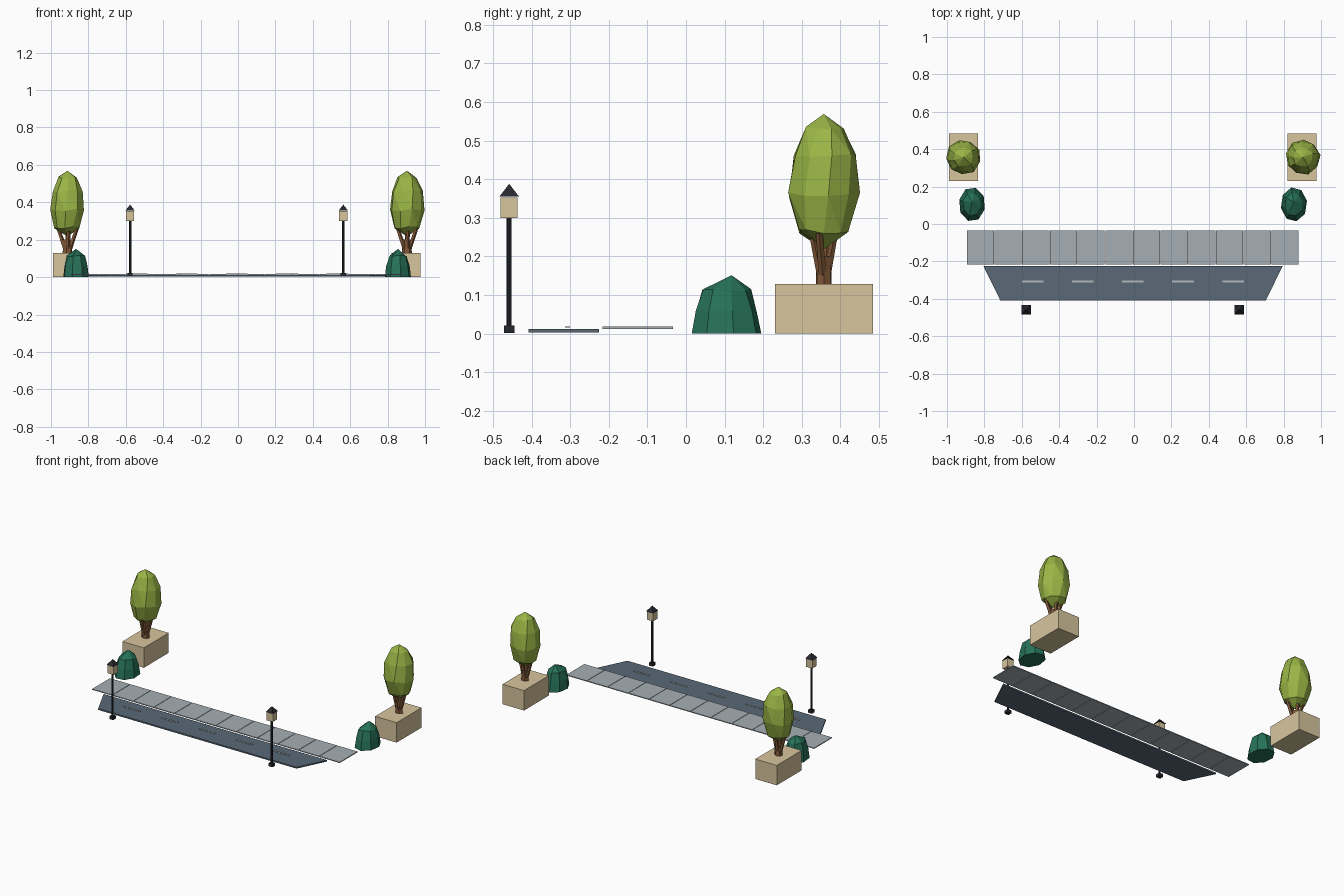
import bpy, bmesh, math, random
from mathutils import Vector, Matrix

if "Cube" in bpy.data.objects:
    bpy.data.objects.remove(bpy.data.objects["Cube"])

def mat(name, rgb):
    m = bpy.data.materials.new(name)
    m.diffuse_color = (*rgb, 1)
    m.use_nodes = True
    m.node_tree.nodes["Principled BSDF"].inputs["Base Color"].default_value = m.diffuse_color
    return m

SAND = mat("sand", (0.68, 0.56, 0.34))
LEAF = mat("leaf", (0.32, 0.46, 0.06))
BUSH = mat("bush", (0.02, 0.17, 0.10))
BARK = mat("bark", (0.22, 0.10, 0.04))
ROAD = mat("asphalt", (0.10, 0.14, 0.18))
SLAB = mat("paving", (0.38, 0.43, 0.46))
LINE = mat("road_paint", (0.45, 0.50, 0.52))
IRON = mat("iron", (0.02, 0.022, 0.028))

def finish(name, bm, material):
    bmesh.ops.recalc_face_normals(bm, faces=bm.faces)
    me = bpy.data.meshes.new(name)
    bm.to_mesh(me)
    bm.free()
    me.materials.append(material)
    ob = bpy.data.objects.new(name, me)
    bpy.context.collection.objects.link(ob)
    return ob

def loft(bm, rings):
    """Skin closed rings of points; a one-point ring is an apex, open ends are capped."""
    vs = [[bm.verts.new(p) for p in r] for r in rings]
    for a, b in zip(vs, vs[1:]):
        n = max(len(a), len(b))
        for i in range(n):
            j = (i + 1) % n
            if len(a) == 1:
                bm.faces.new((a[0], b[i], b[j]))
            elif len(b) == 1:
                bm.faces.new((a[i], a[j], b[0]))
            else:
                bm.faces.new((a[i], a[j], b[j], b[i]))
    for r in (vs[0], vs[-1]):
        if len(r) > 2:
            bm.faces.new(r)

def add_box(bm, x0, x1, y0, y1, z0, z1):
    loft(bm, [[(x0, y0, z), (x1, y0, z), (x1, y1, z), (x0, y1, z)] for z in (z0, z1)])

def box(name, material, *bounds):
    bm = bmesh.new()
    add_box(bm, *bounds)
    return finish(name, bm, material)

def ring(c, rx, ry, n, turn=0.0, jitter=0.0, rng=None):
    pts = []
    for i in range(n):
        a = turn + math.tau * i / n
        k = 1 + (rng.uniform(-jitter, jitter) if rng else 0)
        dz = rng.uniform(-jitter, jitter) * 0.1 if rng else 0
        pts.append((c[0] + rx * k * math.cos(a), c[1] + ry * k * math.sin(a), c[2] + dz))
    return pts

# Road: trapezoid slab with dashed centre line
bm = bmesh.new()
loft(bm, [[(-0.715, -0.408, z), (0.705, -0.408, z), (0.795, -0.225, z), (-0.805, -0.225, z)]
          for z in (0.003, 0.0125)])
finish("road", bm, ROAD)
bm = bmesh.new()
for i in range(5):
    x = -0.542 + 0.268 * i
    add_box(bm, x - 0.058, x + 0.058, -0.313, -0.301, 0.0165, 0.0185)
finish("road_dashes", bm, LINE)

# Pavement slabs with narrow joints
bm = bmesh.new()
for i in range(12):
    x = -0.895 + 0.148 * i
    add_box(bm, x + 0.0015, x + 0.1465, -0.216, -0.034, 0.0125, 0.018)
finish("pavement", bm, SLAB)

# Lamp posts
for side, x in (("left", -0.577), ("right", 0.563)):
    y = -0.458
    box("lamp_base_" + side, IRON, x - .014, x + .014, y - .014, y + .014, 0.002, 0.021)
    bm = bmesh.new()
    loft(bm, [ring((x, y, z), 0.0065, 0.0065, 8) for z in (0.02, 0.302)])
    finish("lamp_pole_" + side, bm, IRON)
    box("lamp_lantern_" + side, SAND, x - .022, x + .022, y - .022, y + .022, 0.30, 0.353)
    bm = bmesh.new()
    loft(bm, [ring((x, y, 0.355), 0.036, 0.036, 4, math.pi / 4), [(x, y, 0.388)]])
    finish("lamp_roof_" + side, bm, IRON)

# Planters, trees and bushes
for side, px, tx, bx, spin in (("left", -0.912, -0.912, -0.866, 0.3),
                               ("right", 0.898, 0.903, 0.855, 0.0)):
    box("planter_" + side, SAND, px - 0.077, px + 0.077, 0.230, 0.484, 0, 0.129)
    rng = random.Random(4)
    ty = 0.357

    # Crown: tall irregular egg
    bm = bmesh.new()
    profile = [(0.265, 0.068), (0.36, 0.091), (0.46, 0.083), (0.534, 0.052)]
    rings = [[(tx, ty, 0.218)]]
    for k, (z, r) in enumerate(profile):
        rings.append(ring((tx, ty, z), r, r, 9, spin + 0.12 * k, 0.07, rng))
    loft(bm, rings + [[(tx, ty, 0.569)]])
    bmesh.ops.triangulate(bm, faces=bm.faces)
    finish("tree_crown_" + side, bm, LEAF)

    # Trunk flaring into branches
    bm = bmesh.new()
    loft(bm, [ring((tx, ty, z), rx, ry, 6, spin)
              for z, rx, ry in ((0.128, 0.027, 0.021), (0.165, 0.024, 0.02), (0.2, 0.026, 0.02))])
    for dx, dy, z in ((-0.05, 0.01, 0.26), (0.05, -0.012, 0.26), (0.0, 0.03, 0.27), (0.005, -0.03, 0.26)):
        loft(bm, [ring((tx + dx * 0.25, ty + dy * 0.25, 0.15), 0.013, 0.011, 5),
                  ring((tx + dx, ty + dy, z), 0.011, 0.009, 5)])
    finish("tree_trunk_" + side, bm, BARK)

    # Bush: faceted dome leaning slightly back
    bm = bmesh.new()
    loft(bm, [ring((bx, 0.105, 0), 0.071, 0.092, 8, spin + 0.2),
              ring((bx, 0.104, 0.06), 0.064, 0.080, 8, spin + 0.2),
              ring((bx, 0.105, 0.11), 0.050, 0.062, 8, spin + 0.2, 0.06, rng),
              [(bx, 0.118, 0.151)]])
    finish("bush_" + side, bm, BUSH)
